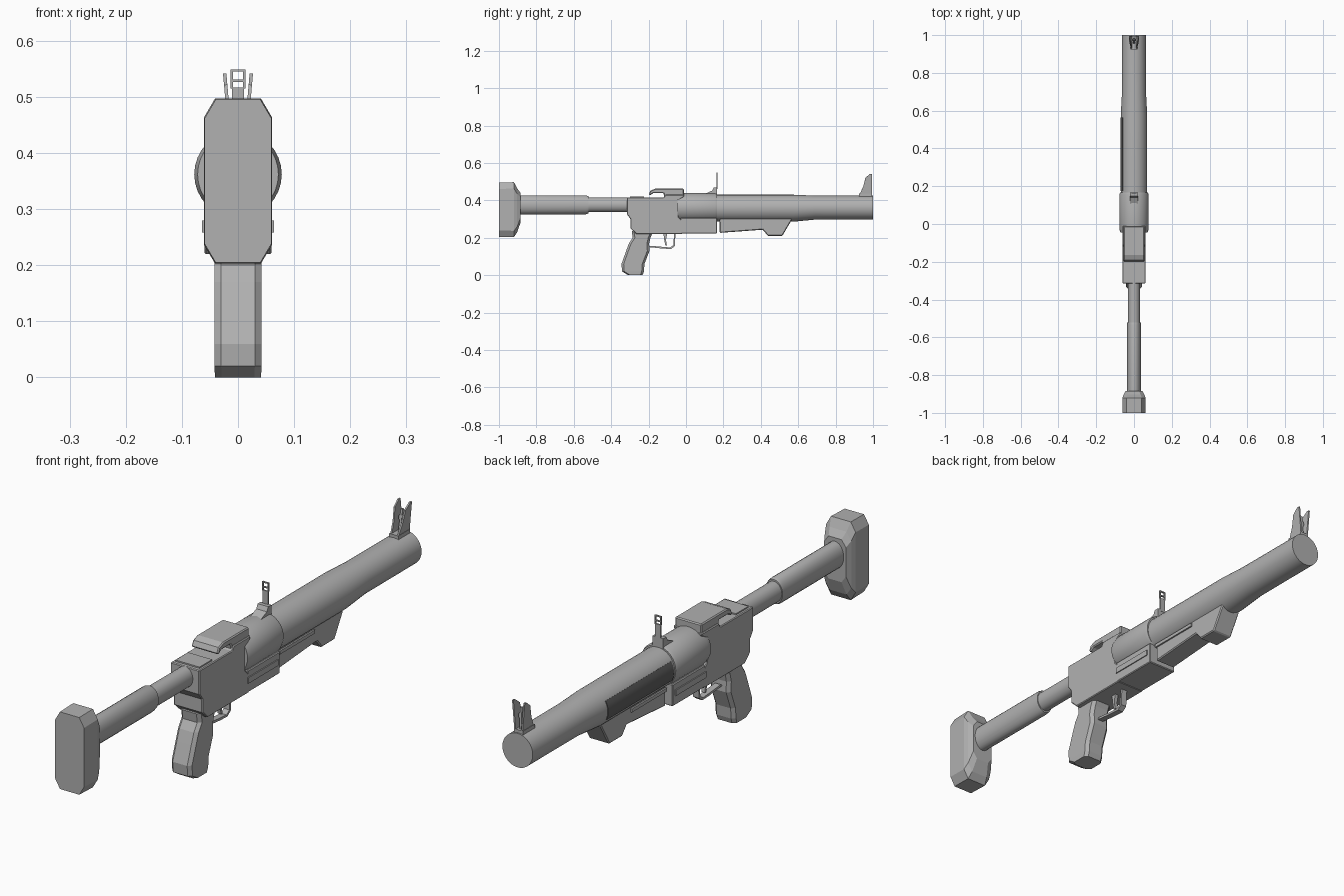
import bpy, bmesh, math
from mathutils import Matrix


def paint(name, v):
    m = bpy.data.materials.new(name)
    m.diffuse_color = (v, v, v, 1)
    return m


GREY, DARK = paint("gun_grey", 0.44), paint("dark_panel", 0.12)


def finish(name, bm, bevel=0.0, smooth=False, mat=None):
    bmesh.ops.recalc_face_normals(bm, faces=bm.faces)
    me = bpy.data.meshes.new(name)
    bm.to_mesh(me)
    bm.free()
    me.materials.append(mat or GREY)
    ob = bpy.data.objects.new(name, me)
    bpy.context.collection.objects.link(ob)
    if bevel:
        m = ob.modifiers.new("bevel", 'BEVEL')
        m.width, m.segments, m.limit_method = bevel, 1, 'ANGLE'
        m.angle_limit = math.radians(50)
    if smooth:
        bpy.ops.object.select_all(action='DESELECT')
        ob.select_set(True)
        bpy.context.view_layer.objects.active = ob
        bpy.ops.object.shade_smooth_by_angle(angle=math.radians(30))
    return ob


def prism(name, pts, half, x=0.0, bevel=0.0):
    """Side profile in (y, z) extruded across x."""
    bm = bmesh.new()
    f = bm.faces.new([bm.verts.new((x - half, y, z)) for y, z in pts])
    ext = bmesh.ops.extrude_face_region(bm, geom=[f])
    vs = [v for v in ext['geom'] if isinstance(v, bmesh.types.BMVert)]
    bmesh.ops.translate(bm, verts=vs, vec=(2 * half, 0, 0))
    return finish(name, bm, bevel)


def box(name, x, y, z, bevel=0.0):
    (x0, x1), (y0, y1), (z0, z1) = x, y, z
    return prism(name, [(y0, z0), (y1, z0), (y1, z1), (y0, z1)],
                 (x1 - x0) / 2, (x0 + x1) / 2, bevel)


def loft(name, rings, smooth=False, mat=None):
    """Join equal-length rings of 3D points and cap both ends."""
    bm = bmesh.new()
    loops = [[bm.verts.new(p) for p in r] for r in rings]
    n = len(loops[0])
    for a, b in zip(loops, loops[1:]):
        for i in range(n):
            j = (i + 1) % n
            bm.faces.new((a[i], a[j], b[j], b[i]))
    bm.faces.new(loops[0])
    bm.faces.new(loops[-1])
    return finish(name, bm, smooth=smooth, mat=mat)


def tube(name, stations, n=24):
    """Elliptical sections: (y, centre z, x radius, z radius)."""
    rings = [[(rx * math.cos(2 * math.pi * i / n), y, cz + rz * math.sin(2 * math.pi * i / n))
              for i in range(n)] for y, cz, rx, rz in stations]
    return loft(name, rings, True)


def octagon(y, cz, w, h, cx, cz_cut):
    return [(sx * a, y, cz + sz * b) for sx, sz, a, b in (
        (1, 1, w, h - cz_cut), (1, 1, w - cx, h), (-1, 1, w - cx, h), (-1, 1, w, h - cz_cut),
        (-1, -1, w, h - cz_cut), (-1, -1, w - cx, h), (1, -1, w - cx, h), (1, -1, w, h - cz_cut))]


# Barrel: main tube, taper and muzzle
tube("barrel", [(0.15, 0.358, 0.07, 0.072), (0.575, 0.358, 0.07, 0.072),
                (0.69, 0.361, 0.064, 0.064), (1.0, 0.361, 0.063, 0.064)], 32)
# Breech collar around the chamber
tube("breech_collar", [(-0.046, 0.362, 0.072, 0.074), (-0.025, 0.362, 0.078, 0.078),
                       (0.155, 0.362, 0.078, 0.078), (0.166, 0.362, 0.074, 0.074)], 32)
# Dark curved panel on the left of the barrel
arc = [math.radians(a) for a in (148, 160, 172, 184, 196, 205)]
loft("barrel_side_panel", [[(r * math.cos(a), y, 0.358 + (r + 0.002) * math.sin(a))
                            for r, run in ((0.0725, arc), (0.066, arc[::-1])) for a in run]
                           for y in (0.175, 0.565)], smooth=True, mat=DARK)

# Stock tubes
tube("stock_tube_inner", [(-0.54, 0.376, 0.033, 0.039), (-0.29, 0.376, 0.033, 0.039)])
tube("stock_tube_outer", [(-0.91, 0.376, 0.036, 0.051), (-0.535, 0.376, 0.036, 0.051),
                          (-0.522, 0.376, 0.036, 0.046)])

# Butt pad
loft("butt_pad", [octagon(-1.0, 0.35, 0.06, 0.145, 0.02, 0.034),
                  octagon(-0.92, 0.35, 0.061, 0.147, 0.02, 0.034),
                  octagon(-0.903, 0.347, 0.055, 0.118, 0.02, 0.03),
                  octagon(-0.885, 0.36, 0.045, 0.08, 0.018, 0.025)])

# Receiver body and the lower block under the breech
prism("receiver", [(-0.315, 0.415), (-0.315, 0.325), (-0.297, 0.30), (-0.297, 0.25),
                   (-0.265, 0.22), (-0.02, 0.22), (-0.02, 0.29), (-0.04, 0.31),
                   (-0.04, 0.40), (-0.01, 0.42), (-0.01, 0.43), (-0.11, 0.43),
                   (-0.12, 0.415)], 0.06, bevel=0.003)
box("lower_block", (-0.06, 0.06), (-0.03, 0.165), (0.222, 0.305), 0.003)
for s in (-1, 1):
    box("side_rail", (s * 0.06 - 0.004, s * 0.06 + 0.004), (-0.03, 0.15), (0.258, 0.28))

# Raised top cover with overhanging rear hook
prism("top_cover", [(-0.20, 0.43), (-0.19, 0.452), (-0.165, 0.462), (-0.012, 0.462),
                    (-0.012, 0.41), (-0.115, 0.41), (-0.12, 0.438), (-0.175, 0.438),
                    (-0.19, 0.428)], 0.055, bevel=0.004)
box("cover_latch", (-0.05, 0.05), (-0.30, -0.225), (0.405, 0.42))

# Pistol grip
grip = [(0.235, -0.29, -0.175, 0.042), (0.20, -0.285, -0.19, 0.042), (0.17, -0.305, -0.197, 0.042),
        (0.13, -0.32, -0.195, 0.042), (0.06, -0.345, -0.222, 0.042),
        (0.02, -0.342, -0.225, 0.042), (0.0, -0.31, -0.232, 0.041)]
rings = []
for z, back, front, w in grip:
    c = 0.012
    rings.append([(w, back + c, z), (w, front - c, z), (w - c, front, z), (c - w, front, z),
                  (-w, front - c, z), (-w, back + c, z), (c - w, back, z), (w - c, back, z)])
loft("pistol_grip", rings)

# Trigger guard and trigger
prism("trigger_guard", [(-0.2, 0.15), (-0.19, 0.157), (-0.085, 0.148), (-0.068, 0.16),
                        (-0.063, 0.225), (-0.056, 0.225), (-0.06, 0.155), (-0.08, 0.14),
                        (-0.125, 0.142), (-0.19, 0.149)], 0.012)
prism("trigger", [(-0.12, 0.225), (-0.118, 0.195), (-0.11, 0.158), (-0.102, 0.158),
                  (-0.107, 0.19), (-0.1, 0.225)], 0.007)

# Fore grip with angled hand stop
prism("fore_grip", [(0.18, 0.226), (0.41, 0.243), (0.438, 0.21), (0.515, 0.21), (0.565, 0.295),
                    (0.565, 0.33), (0.18, 0.33)], 0.042, bevel=0.004)
for s in (-1, 1):
    box("fore_grip_rib", (s * 0.042 - 0.006, s * 0.042 + 0.006), (0.18, 0.39), (0.283, 0.296))

# Rear sight: ramp, stalk and square aperture frame
prism("rear_sight_ramp", [(0.09, 0.43), (0.14, 0.452), (0.148, 0.468), (0.167, 0.468),
                          (0.167, 0.43)], 0.022)
box("rear_sight_stalk", (-0.011, 0.011), (0.162, 0.168), (0.46, 0.517))
for s in (-1, 1):
    box("rear_sight_side", (s * 0.011 - 0.002, s * 0.011 + 0.002), (0.162, 0.168), (0.515, 0.549))
for z in (0.529, 0.547):
    box("rear_sight_bar", (-0.011, 0.011), (0.162, 0.168), (z - 0.002, z + 0.002))

# Front sight: base, splayed guard wings and post
box("front_sight_base", (-0.019, 0.019), (0.925, 0.995), (0.415, 0.436))
for s in (-1, 1):
    wing = prism("front_sight_wing", [(0.925, 0.425), (0.948, 0.475), (0.96, 0.522),
                                      (0.985, 0.542), (0.995, 0.542), (0.995, 0.425)], 0.003)
    wing.data.transform(Matrix.Translation((s * 0.0135, 0, 0.425)) @
                        Matrix.Rotation(s * math.radians(5), 4, 'Y') @
                        Matrix.Translation((0, 0, -0.425)))
prism("front_sight_post", [(0.955, 0.43), (0.965, 0.475), (0.972, 0.515), (0.98, 0.515),
                           (0.985, 0.43)], 0.004)
tube("front_sight_bead", [(0.968, 0.483, 0.011, 0.013), (0.98, 0.483, 0.011, 0.013)], 10)
